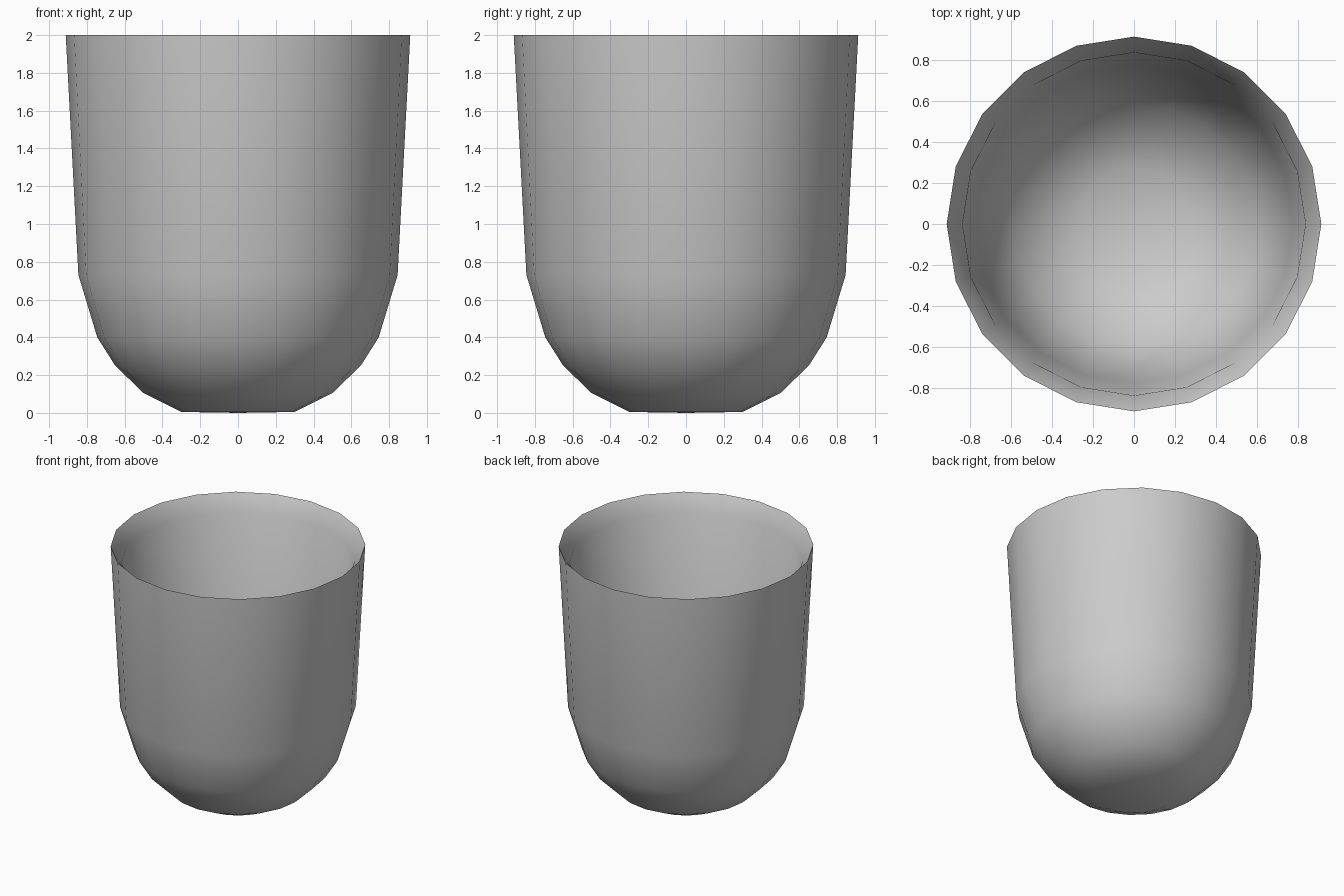
import bpy, bmesh, math

if "Cube" in bpy.data.objects:
    bpy.data.objects.remove(bpy.data.objects["Cube"])

SEGMENTS = 20

# Single flat colour
grey = bpy.data.materials.new("plain_grey")
grey.diffuse_color = (0.6, 0.6, 0.6, 1.0)
grey.use_nodes = True
grey.node_tree.nodes["Principled BSDF"].inputs["Base Color"].default_value = grey.diffuse_color

# Cup profile (radius, height): outer base, wall, sloped lip, inner wall, inner floor
profile = [
    (0.0, 0.0), (0.30, 0.005), (0.50, 0.105), (0.65, 0.25), (0.745, 0.40),
    (0.845, 0.73), (0.912, 2.0),
    (0.835, 1.87), (0.775, 0.75), (0.68, 0.44), (0.59, 0.30),
    (0.45, 0.17), (0.27, 0.08), (0.0, 0.07),
]


def lathe(name, points, segments):
    bm = bmesh.new()
    rings = []
    for r, z in points:
        if r == 0:
            rings.append([bm.verts.new((0, 0, z))])
        else:
            rings.append([bm.verts.new((r * math.cos(2 * math.pi * i / segments),
                                        r * math.sin(2 * math.pi * i / segments), z))
                          for i in range(segments)])
    for a, b in zip(rings, rings[1:]):
        for i in range(segments):
            j = (i + 1) % segments
            if len(a) == 1:
                bm.faces.new((a[0], b[j], b[i]))
            elif len(b) == 1:
                bm.faces.new((a[i], a[j], b[0]))
            else:
                bm.faces.new((a[i], a[j], b[j], b[i]))
    bmesh.ops.recalc_face_normals(bm, faces=bm.faces)
    mesh = bpy.data.meshes.new(name)
    bm.to_mesh(mesh)
    bm.free()
    obj = bpy.data.objects.new(name, mesh)
    bpy.context.collection.objects.link(obj)
    return obj


# Cup body, smooth with a crisp lip
cup = lathe("cup", profile, SEGMENTS)
cup.data.materials.append(grey)
bpy.context.view_layer.objects.active = cup
cup.select_set(True)
bpy.ops.object.shade_smooth_by_angle(angle=math.radians(50))
